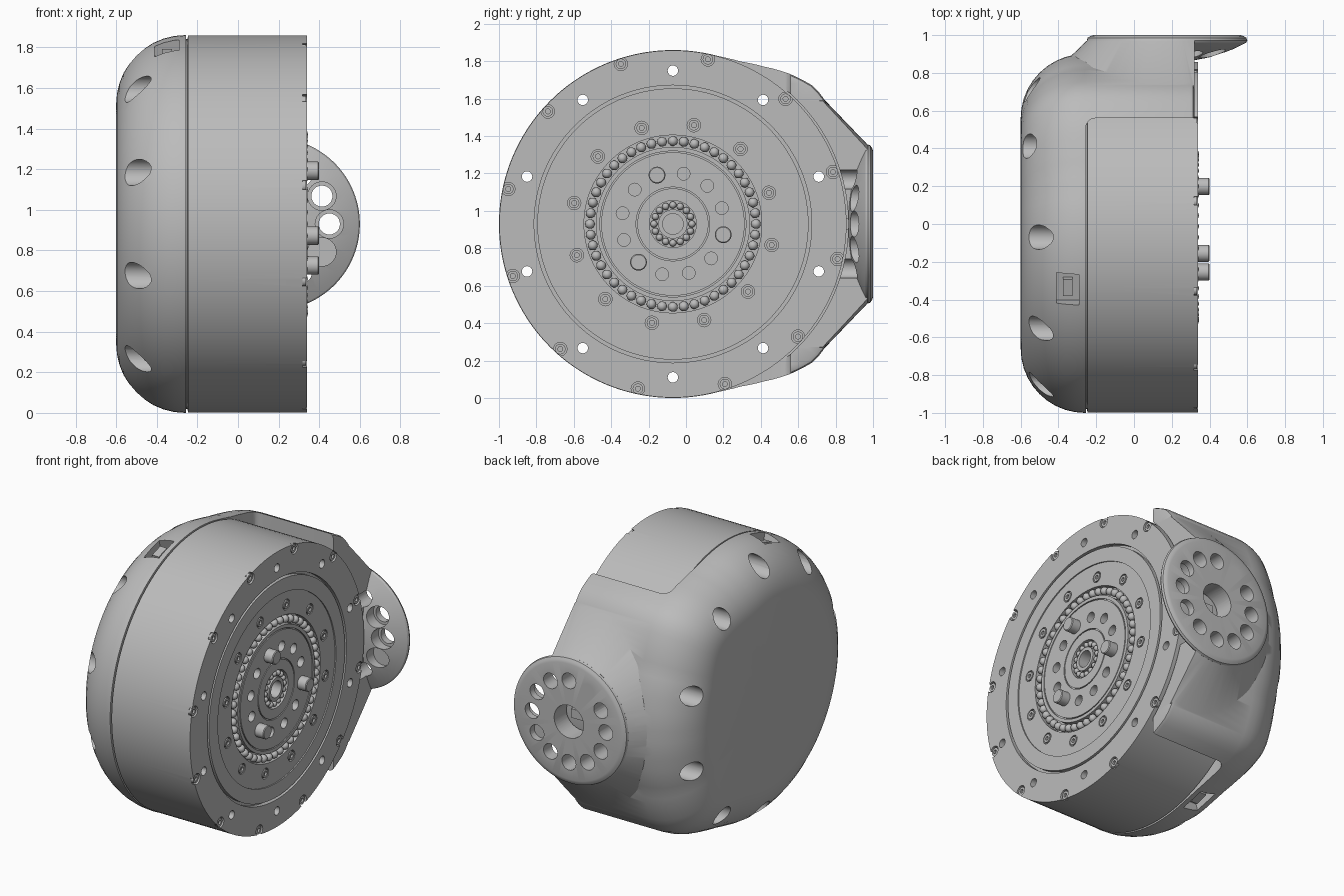
import bpy, bmesh, math
from mathutils import Matrix, Vector

cube = bpy.data.objects.get("Cube")
if cube:
    bpy.data.objects.remove(cube, do_unlink=True)

grey = bpy.data.materials.new("machined_grey")
grey.use_nodes = True
COLOR = (0.5, 0.5, 0.5, 1)
grey.diffuse_color = COLOR
grey.node_tree.nodes["Principled BSDF"].inputs["Base Color"].default_value = COLOR

AY, AZ = -0.07, 0.93          # motor axis runs along x
FACE = 0.34                   # plane of the output face
FLANGE = (0.175, 0, AZ)       # mounting flange axis runs along y


def finish(name, bm):
    bmesh.ops.recalc_face_normals(bm, faces=bm.faces)
    mesh = bpy.data.meshes.new(name)
    bm.to_mesh(mesh)
    bm.free()
    mesh.materials.append(grey)
    ob = bpy.data.objects.new(name, mesh)
    bpy.context.collection.objects.link(ob)
    return ob


def lathe(name, profile, centers=((0, AY, AZ),), axis="x", seg=96, swell=None):
    """Revolve (radius, height) points around x or y, once per centre."""
    bm = bmesh.new()
    for c in centers:
        rings = []
        for r, h in profile:
            ring = []
            for i in range(seg if r else 1):
                a = math.tau * i / seg
                rr = r + (swell(a) if swell and r else 0)
                u, w = rr * math.cos(a), rr * math.sin(a)
                p = (h, u, w) if axis == "x" else (u, h, w)
                ring.append(bm.verts.new(Vector(p) + Vector(c)))
            rings.append(ring)
        for a, b in zip(rings, rings[1:]):
            for i in range(seg):
                j = (i + 1) % seg
                if len(a) == 1:
                    bm.faces.new((a[0], b[i], b[j]))
                elif len(b) == 1:
                    bm.faces.new((a[i], b[0], a[j]))
                else:
                    bm.faces.new((a[i], b[i], b[j], a[j]))
    return finish(name, bm)


def box(name, center, size, turn=0, round_corner=0):
    bm = bmesh.new()
    m = Matrix.Translation(center) @ Matrix.Rotation(turn, 4, "X") @ Matrix.Diagonal((*size, 1))
    bmesh.ops.create_cube(bm, size=1, matrix=m)
    if round_corner:   # round the upright edge at low x, high y
        edges = [e for e in bm.edges
                 if all(v.co.x < center[0] and v.co.y > center[1] for v in e.verts)]
        bmesh.ops.bevel(bm, geom=edges, offset=round_corner, segments=5, profile=0.5, affect="EDGES")
    return finish(name, bm)


def combine(ob, other, operation="DIFFERENCE", keep=False):
    mod = ob.modifiers.new("cut", "BOOLEAN")
    mod.operation, mod.solver, mod.object = operation, "EXACT", other
    bpy.context.view_layer.objects.active = ob
    bpy.ops.object.modifier_apply(modifier=mod.name)
    if not keep:
        bpy.data.objects.remove(other, do_unlink=True)


def circle(radius, count, start=0, axis="x", center=(0, AY, AZ)):
    pts = []
    for i in range(count):
        a = math.radians(start) + math.tau * i / count
        u, w = radius * math.cos(a), radius * math.sin(a)
        pts.append(Vector(center) + Vector((0, u, w) if axis == "x" else (u, 0, w)))
    return pts


# Motor drum with stepped and grooved output face
drum = lathe("motor_drum", [
    (0, -0.27), (0.91, -0.27), (0.91, -0.25), (0.928, -0.245), (0.928, FACE),
    (0.742, FACE), (0.742, 0.31), (0.725, 0.31), (0.725, FACE), (0.63, FACE),
    (0.63, 0.332), (0.475, 0.332), (0.475, 0.29), (0.412, 0.29), (0.412, 0.335),
    (0.39, 0.335), (0.39, 0.325), (0.383, 0.325), (0.383, 0.335),
    (0.197, 0.335), (0.197, 0.325), (0.19, 0.325), (0.19, 0.335), (0.125, 0.335),
    (0.125, 0.3), (0.078, 0.3), (0.078, 0.335), (0.055, 0.335), (0.055, 0.2), (0, 0.2)], seg=128)

# Rear cover that swells into the bracket on the +y side
SWELL = [(0, 0.04), (12, 0.045), (25, 0.06), (35, 0.1), (41, 0.123), (45, 0.12),
         (52, 0.088), (60, 0.042), (67, 0.012), (74, 0), (180, 0)]


def swell(a):
    d = abs(math.degrees(math.atan2(math.sin(a), math.cos(a))))
    for (a0, s0), (a1, s1) in zip(SWELL, SWELL[1:]):
        if d <= a1:
            return s0 + (s1 - s0) * (d - a0) / (a1 - a0)
    return 0


arc = [math.radians(i * 9) for i in range(11)]
cover = lathe("rear_cover_and_bracket",
              [(0, -0.6)] + [(0.59 + 0.34 * math.sin(t), -0.26 - 0.34 * math.cos(t)) for t in arc]
              + [(0.93, 0.295), (0.923, 0.313), (0.905, 0.32), (0, 0.32)], seg=144, swell=swell)
combine(cover, box("cutter", (0.745, -0.72, 1), (2, 2.56, 4), round_corner=0.05))

# Cone leading to the flange, trimmed flush with the bracket edge
cone = lathe("cone", [(0, 0.6), (0.675, 0.6), (0.675, 0.73), (0.42, 0.975), (0, 0.975)], [FLANGE], "y")
combine(cone, box("cutter", (1.32, 0.8, 1), (2, 2, 4)))
combine(cover, cone, "UNION")
flange = lathe("flange", [(0, 0.86), (0.15, 0.868), (0.24, 0.885), (0.32, 0.912), (0.39, 0.945),
                          (0.418, 0.96), (0.425, 0.972), (0.42, 0.986), (0.405, 0.995), (0.39, 1), (0, 1)],
               [FLANGE], "y")
combine(cover, flange, "UNION")
combine(cover, lathe("cutter", [(0, -0.25), (0.938, -0.25), (0.938, 1), (0, 1)], seg=128))

# Flange holes: twelve around a bore, the overhanging ones counterbored below
ring = circle(0.275, 12, 0, "y", FLANGE)
open_holes = [p for p in ring if p.x > 0.4]
combine(cover, lathe("cutter", [(0, 0.7), (0.052, 0.7), (0.052, 1.1), (0, 1.1)], ring, "y", 24))
combine(cover, lathe("cutter", [(0, 0.7), (0.07, 0.7), (0.07, 0.955), (0, 0.955)], open_holes, "y", 24))
combine(cover, lathe("cutter", [(0, 0.7), (0.11, 0.7), (0.11, 1.1), (0, 1.1)], [FLANGE], "y", 40))
box("bore_connector", (0.175, 0.87, AZ), (0.12, 0.04, 0.06))

# Ten bolt holes running right through, wide at the rear
bolts = lathe("cutter", [(0, -0.8), (0.065, -0.8), (0.065, -0.3), (0.028, -0.3), (0.028, 0.6), (0, 0.6)],
              circle(0.82, 10, 18), seg=24)
combine(cover, bolts, keep=True)
combine(drum, bolts)

# Cable slots on opposite sides of the cover
for side in (0, math.pi):
    a = math.radians(107.5) + side
    out = Vector((0, math.cos(a), math.sin(a)))
    base = Vector((-0.35, AY, AZ))
    turn = a - math.pi / 2
    combine(cover, box("cutter", base + out * 0.92, (0.12, 0.17, 0.16), turn))
    box("cable_socket", base + out * 0.85, (0.05, 0.09, 0.08), turn)

# Screw recesses and rotor holes in the output face
screws = circle(0.9, 12, 18) + circle(0.54, 12, 18)
combine(drum, lathe("cutter", [(0, 0.318), (0.036, 0.318), (0.036, 0.5), (0, 0.5)], screws, seg=20))
rotor = circle(0.275, 12, 18)
combine(drum, lathe("cutter", [(0, 0.24), (0.034, 0.24), (0.034, 0.5), (0, 0.5)], rotor, seg=20))

lathe("socket_screws", [(0, 0.31), (0.028, 0.31), (0.028, 0.334), (0.013, 0.334), (0.013, 0.322), (0, 0.322)],
      screws, seg=18)
lathe("drive_pins", [(0, 0.25), (0.045, 0.25), (0.045, 0.395), (0.04, 0.4), (0, 0.4)],
      circle(0.275, 3, 108), seg=28)


# Ball bearings around the rotor and hub
def balls(name, radius, count, size):
    steps = [math.pi * i / 8 for i in range(9)]
    prof = [(0 if i in (0, 8) else size * math.sin(t), 0.318 - size * math.cos(t))
            for i, t in enumerate(steps)]
    lathe(name, prof, circle(radius, count), seg=14)


balls("outer_bearing_balls", 0.4435, 48, 0.026)
balls("hub_bearing_balls", 0.1015, 16, 0.019)

# Smooth curved walls, keep machined edges sharp
for ob in bpy.context.scene.objects:
    ob.select_set(ob.type == "MESH" and grey.name in ob.data.materials)
bpy.context.view_layer.objects.active = cover
bpy.ops.object.shade_smooth_by_angle(angle=math.radians(30))
